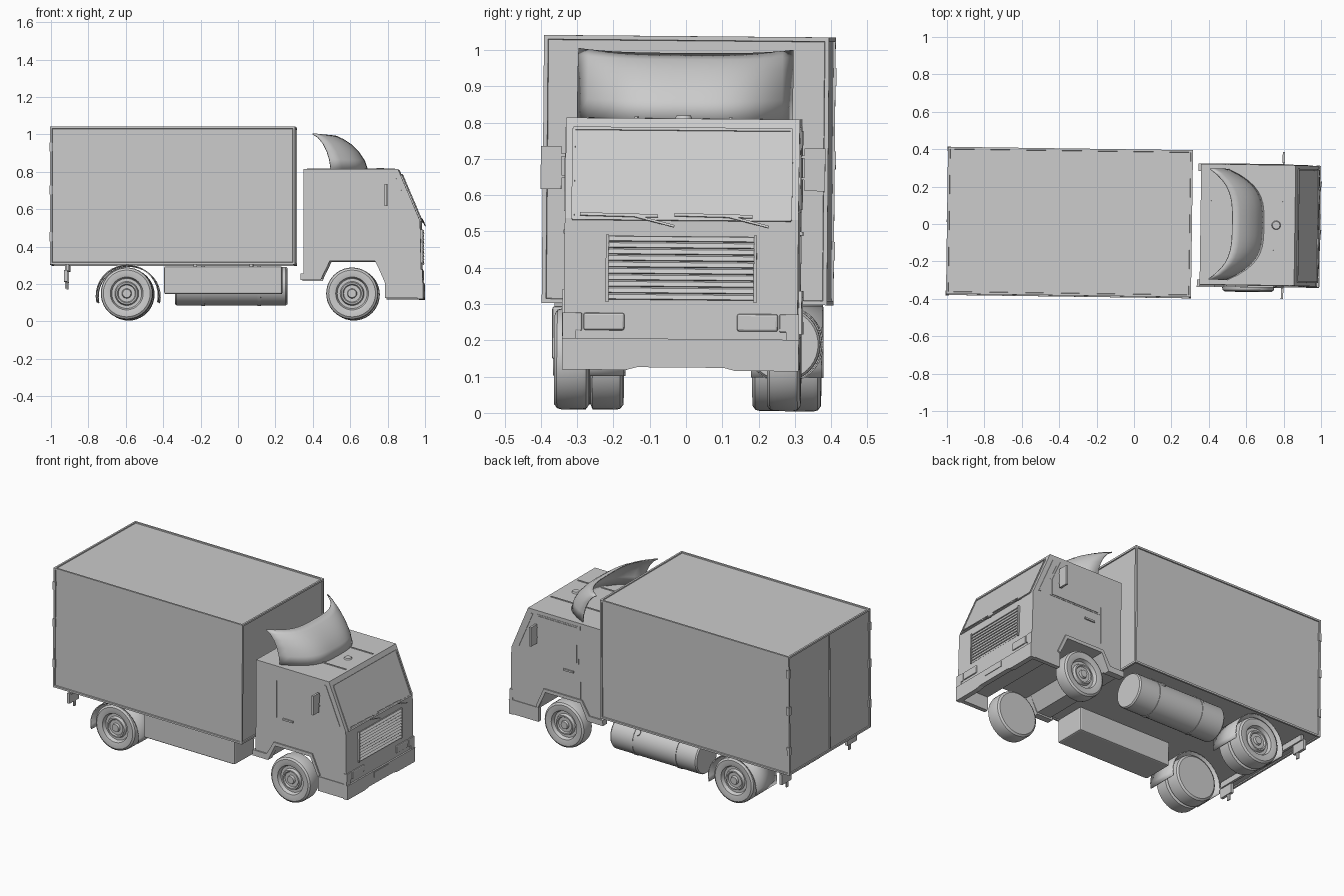
import bpy, bmesh, math
from mathutils import Matrix, Vector

cube = bpy.data.objects.get("Cube")
if cube:
    bpy.data.objects.remove(cube, do_unlink=True)

grey = bpy.data.materials.new("plain_grey")
grey.use_nodes = True
grey.diffuse_color = (0.6, 0.6, 0.6, 1)
grey.node_tree.nodes["Principled BSDF"].inputs["Base Color"].default_value = (0.6, 0.6, 0.6, 1)

# The vehicle leans and turns very slightly on the ground
POSE = (Matrix.Translation((0, -0.003, 0.004)) @ Matrix.Rotation(math.radians(-0.8), 4, 'Z')
        @ Matrix.Rotation(math.radians(-0.5), 4, 'X'))


def finish(name, bm, smooth=False):
    bmesh.ops.recalc_face_normals(bm, faces=bm.faces)
    mesh = bpy.data.meshes.new(name)
    bm.to_mesh(mesh)
    bm.free()
    mesh.materials.append(grey)
    ob = bpy.data.objects.new(name, mesh)
    bpy.context.collection.objects.link(ob)
    ob.matrix_world = POSE
    if smooth:
        bpy.ops.object.select_all(action='DESELECT')
        ob.select_set(True)
        bpy.context.view_layer.objects.active = ob
        bpy.ops.object.shade_smooth_by_angle(angle=math.radians(35))
    return ob


def box(name, x, y, z, bevel=0, inset=0):
    """Box from three (low, high) ranges."""
    bm = bmesh.new()
    bmesh.ops.create_cube(bm, size=1)
    for v in bm.verts:
        v.co = [r[0] if c < 0 else r[1] for c, r in zip(v.co, (x, y, z))]
    if bevel:
        bmesh.ops.bevel(bm, geom=bm.edges[:], offset=bevel, segments=2, affect='EDGES', profile=0.5)
    if inset:
        bmesh.ops.inset_individual(bm, faces=bm.faces[:], thickness=inset, depth=0)
        panels = [f for f in bm.faces if len(f.verts) == 4 and
                  f.calc_area() > 0.3]
        bmesh.ops.inset_individual(bm, faces=panels, thickness=0.002, depth=-0.006)
    return finish(name, bm)


def extrude_side(name, profile, y0, y1):
    """Side profile of (x, z) points carried across the width."""
    bm = bmesh.new()
    face = bm.faces.new([bm.verts.new((x, y0, z)) for x, z in profile])
    new = bmesh.ops.extrude_face_region(bm, geom=[face])["geom"]
    bmesh.ops.translate(bm, vec=(0, y1 - y0, 0), verts=[g for g in new if isinstance(g, bmesh.types.BMVert)])
    return finish(name, bm)


def lathe(name, profile, matrix, steps=40):
    """Spin (radius, offset) points round the local z axis."""
    bm = bmesh.new()
    verts = [bm.verts.new((r, 0, h)) for r, h in profile]
    edges = [bm.edges.new(p) for p in zip(verts, verts[1:])]
    bmesh.ops.spin(bm, geom=verts + edges, cent=(0, 0, 0), axis=(0, 0, 1),
                   angle=math.tau, steps=steps, use_duplicate=False)
    bmesh.ops.remove_doubles(bm, verts=bm.verts[:], dist=0.0004)
    bm.transform(matrix)
    return finish(name, bm, True)


def sheet(name, rows, thickness, smooth=True):
    """Grid of points given a thickness."""
    bm = bmesh.new()
    grid = [[bm.verts.new(p) for p in row] for row in rows]
    for a, b in zip(grid, grid[1:]):
        for i in range(len(a) - 1):
            bm.faces.new((a[i], a[i + 1], b[i + 1], b[i]))
    ob = finish(name, bm, smooth)
    mod = ob.modifiers.new("thickness", 'SOLIDIFY')
    mod.thickness, mod.offset = thickness, 0
    return ob


# Cargo body with framed panels
box("cargo_body", (-1, 0.31), (-0.393, 0.393), (0.296, 1.034), inset=0.016)
for s in (-1, 1):
    for z in (0.42, 0.67, 0.9):
        box("rear_door_hinge", (-1.003, -0.985), sorted((s * 0.375, s * 0.396)), (z, z + 0.05))
box("rear_door_seam", (-1.002, -0.99), (-0.003, 0.003), (0.315, 1.015))

# Cab shell with wheel arch cut in its side profile
cab = [(0.355, 0.807), (0.86, 0.807), (0.978, 0.53), (0.985, 0.2), (0.79, 0.2), (0.74, 0.315),
       (0.495, 0.315), (0.447, 0.225), (0.355, 0.225)]
extrude_side("cab_shell", cab, -0.322, 0.322)
trim = [(0.34, 0.25), (0.435, 0.25), (0.485, 0.335), (0.75, 0.335), (0.805, 0.215), (0.79, 0.205),
        (0.738, 0.315), (0.495, 0.315), (0.447, 0.215), (0.34, 0.215)]
for s in (-1, 1):
    extrude_side("arch_trim", trim, s * 0.29, s * 0.33)
    box("bumper_side", (0.79, 0.97), sorted((s * 0.3, s * 0.326)), (0.117, 0.205))
    box("bumper_corner", (0.97, 0.99), sorted((s * 0.29, s * 0.326)), (0.19, 0.27))
    box("door_handle", (0.545, 0.615), sorted((s * 0.32, s * 0.33)), (0.487, 0.498))
    box("door_seam", (0.497, 0.5), sorted((s * 0.32, s * 0.324)), (0.335, 0.79))
    # Side glass follows the slope of the windscreen
    extrude_side("quarter_glass", [(0.825, 0.78), (0.84, 0.78), (0.94, 0.55), (0.925, 0.55)], s * 0.32, s * 0.325)
    # Mirrors on short arms
    box("mirror", (0.79, 0.803), sorted((s * 0.335, s * 0.392)), (0.61, 0.728))
    for z in (0.64, 0.7):
        box("mirror_arm", (0.793, 0.799), sorted((s * 0.31, s * 0.35)), (z, z + 0.008))

# Door window frame and glass
window = [(0.51, 0.55), (0.51, 0.785), (0.8, 0.785), (0.86, 0.65), (0.86, 0.55)]
centre = Vector((0.68, 0.66))
extrude_side("door_window_frame", window, 0.32, 0.324)
extrude_side("door_window_glass", [centre + (Vector(p) - centre) * 0.93 for p in window], 0.32, 0.327)

# Bumper with a slightly raised middle
bm = bmesh.new()
outline = [(-0.326, 0.2), (-0.326, 0.113), (-0.15, 0.113), (-0.12, 0.121),
           (0.12, 0.121), (0.15, 0.113), (0.326, 0.113), (0.326, 0.2)]
f = bm.faces.new([bm.verts.new((0.965, y, z)) for y, z in outline])
g = bmesh.ops.extrude_face_region(bm, geom=[f])["geom"]
bmesh.ops.translate(bm, vec=(0.03, 0, 0), verts=[v for v in g if isinstance(v, bmesh.types.BMVert)])
finish("front_bumper", bm)
box("blank_plate", (0.99, 0.998), (-0.07, 0.07), (0.16, 0.193))


def slope(z, out):
    """Point x on the windscreen at height z."""
    return 0.86 + (0.807 - z) * 0.118 / 0.277 + out


def screen_bar(name, y0, z0, y1, z1, width, out=0.006):
    d = Vector((y1 - y0, z1 - z0)).normalized() * width
    rows = [[(slope(z + k * d.x, out), y - k * d.y, z + k * d.x) for k in (-1, 1)]
            for y, z in ((y0, z0), (y1, z1))]
    sheet(name, rows, 0.004, False)


# Windscreen, its frame and wipers
screen_bar("windscreen", -0.3, 0.652, 0.3, 0.652, 0.123, 0.002)
for z in (0.53, 0.778):
    screen_bar("windscreen_trim", -0.302, z, 0.302, z, 0.004)
for s in (-1, 1):
    screen_bar("windscreen_trim", s * 0.3, 0.53, s * 0.3, 0.778, 0.004)
for y in (-0.28, -0.02):
    screen_bar("wiper_blade", y, 0.542, y + 0.215, 0.538, 0.004, 0.012)
    screen_bar("wiper_arm", y + 0.15, 0.538, y + 0.26, 0.51, 0.003, 0.012)

# Grille of horizontal slats
box("grille_panel", (0.97, 0.984), (-0.205, 0.205), (0.303, 0.483))
for i in range(10):
    z = 0.308 + i * 0.0178
    sheet("grille_slat", [[(0.982, y, z + 0.013), (0.993, y, z)] for y in (-0.2, 0.2)], 0.003, False)
for s in (-1, 1):
    box("grille_side", (0.97, 0.991), sorted((s * 0.2, s * 0.208)), (0.3, 0.486))
    # Headlights and turn lights
    box("headlight", (0.97, 0.991), sorted((s * 0.155, s * 0.268)), (0.222, 0.27), bevel=0.006)
    box("turn_light", (0.97, 0.99), sorted((s * 0.272, s * 0.303)), (0.22, 0.27), bevel=0.004)

# Roof details
for y in (-0.13, 0.13):
    box("roof_rib", (0.37, 0.84), (y - 0.004, y + 0.004), (0.8, 0.811))
lathe("roof_vent", [(0, 0.008), (0.02, 0.008), (0.024, 0)], Matrix.Translation((0.76, 0, 0.807)), 20)

# Wind deflector swept back at both sides
middle = [(0.692, 0.807), (0.675, 0.855), (0.645, 0.9), (0.605, 0.94), (0.565, 0.967), (0.525, 0.985)]
side = [(0.5, 0.807), (0.492, 0.86), (0.478, 0.905), (0.458, 0.945), (0.432, 0.977), (0.402, 0.997)]
rows = []
for i in range(21):
    t = i / 10 - 1
    k = abs(t) ** 3.5
    rows.append([(m[0] + (e[0] - m[0]) * k, t * 0.295, m[1] + (e[1] - m[1]) * k) for m, e in zip(middle, side)])
sheet("wind_deflector", rows, 0.006)


# Wheels, lathed along the axle direction
def wheel(name, x, y_in, y_out, dual=False):
    w = abs(y_out - y_in)
    s = 1 if y_out > y_in else -1
    rim = [(0, w - 0.004), (0.022, w - 0.004), (0.026, w - 0.016), (0.045, w - 0.016), (0.05, w - 0.008),
           (0.058, w - 0.008), (0.064, w - 0.025), (0.08, w - 0.025), (0.088, w - 0.004), (0.105, w),
           (0.125, w), (0.136, w - 0.008), (0.139, w - 0.02)]
    groove = [(0.139, w * 0.55), (0.125, w * 0.52), (0.125, w * 0.48), (0.139, w * 0.45)] if dual else []
    inner = [(0.139, 0.02), (0.136, 0.008), (0.125, 0), (0, 0)]
    turn = Matrix.Rotation(-s * math.pi / 2, 4, 'X')
    lathe(name, rim + groove + inner, Matrix.Translation((x, y_in, 0.142)) @ turn)


wheel("front_wheel_right", 0.615, -0.255, -0.352)
wheel("front_wheel_left", 0.615, 0.235, 0.327)
for s in (-1, 1):
    wheel("rear_wheel", -0.59, s * 0.178, s * 0.366, True)
    # Rear mudguards
    arc = [math.radians(-12 + i * 204 / 20) for i in range(21)]
    sheet("rear_mudguard", [[(-0.587 + 0.166 * math.cos(a), s * y, 0.13 + 0.163 * math.sin(a)) for y in (0.175, 0.37)]
                            for a in arc], 0.006)
    # Rear lamp plates
    box("rear_lamp_plate", (-0.925, -0.908), sorted((s * 0.27, s * 0.36)), (0.205, 0.268))
    box("rear_lamp_bracket", (-0.92, -0.912), sorted((s * 0.29, s * 0.31)), (0.17, 0.297))

# Underside fittings
box("rear_crossbar", (-0.915, -0.9), (-0.35, 0.35), (0.262, 0.297))
box("side_locker", (-0.39, 0.24), (-0.365, -0.17), (0.14, 0.287), bevel=0.008)
along_x = Matrix.Translation((-0.04, 0.272, 0.187)) @ Matrix.Rotation(math.pi / 2, 4, 'Y')
lathe("fuel_tank", [(0, -0.3), (0.097, -0.3), (0.103, -0.292), (0.103, 0.292), (0.097, 0.3), (0, 0.3)], along_x)
for h in (-0.15, 0.15):
    lathe("tank_strap", [(0.1, h - 0.009), (0.106, h - 0.009), (0.106, h + 0.009), (0.1, h + 0.009)], along_x)
    box("tank_hanger", (-0.05 + h, -0.03 + h), (0.24, 0.3), (0.27, 0.298))
    box("locker_hanger", (-0.085 + h, -0.065 + h), (-0.3, -0.24), (0.28, 0.298))
lathe("tank_cap", [(0, 0.108), (0.018, 0.108), (0.018, 0.09)],
      Matrix.Translation((0.08, 0.272, 0.187)) @ Matrix.Rotation(math.radians(-50), 4, 'X'), 16)
